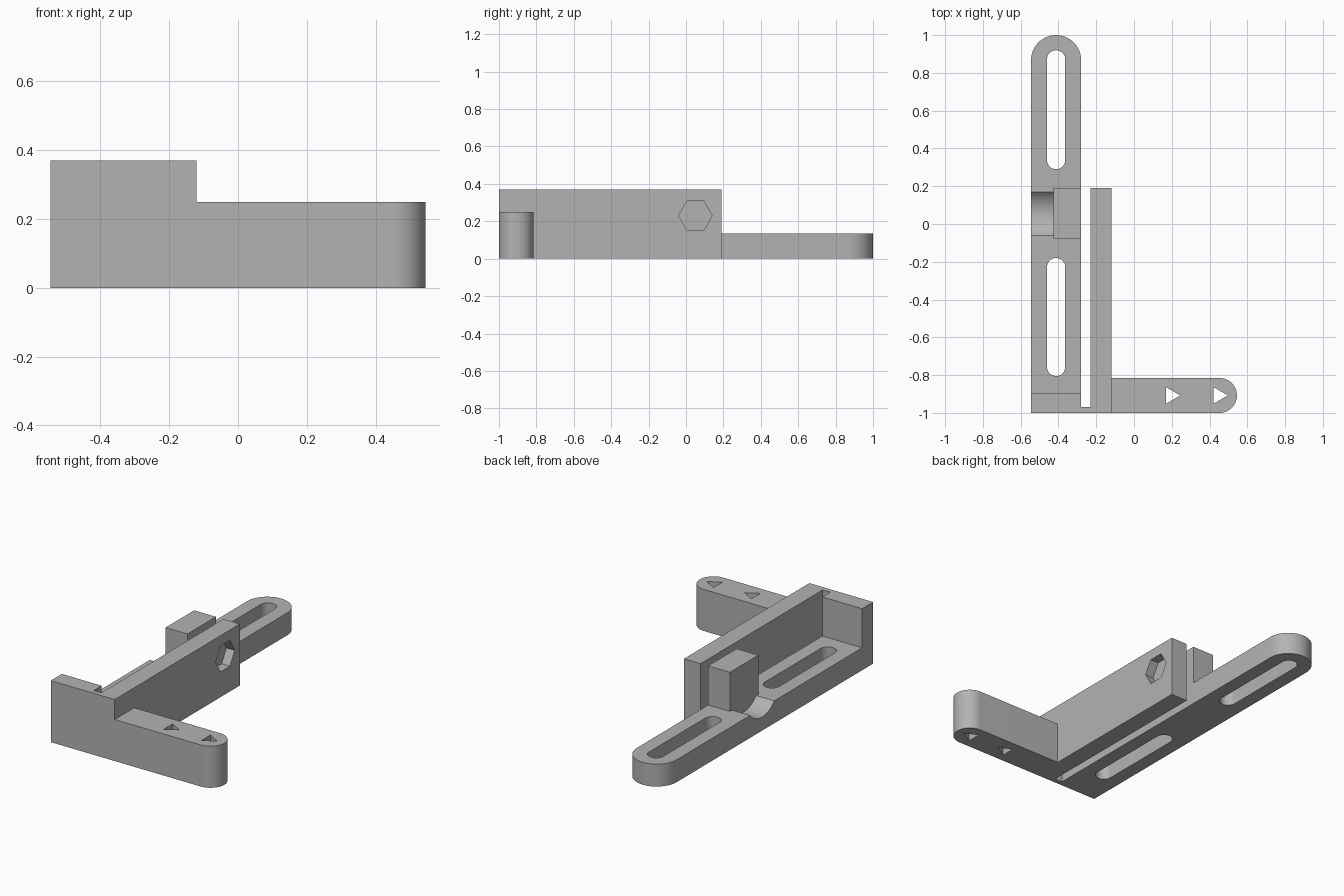
import bpy
import bmesh
from math import cos, sin, pi, radians
from mathutils import Matrix

cube = bpy.data.objects.get("Cube")
if cube:
    bpy.data.objects.remove(cube, do_unlink=True)

grey = bpy.data.materials.new("plain grey")
grey.use_nodes = True
colour = (0.45, 0.45, 0.45, 1)
grey.diffuse_color = colour
grey.node_tree.nodes["Principled BSDF"].inputs["Base Color"].default_value = colour

# Maps local (u, v, w) to world (y, z, x), so prisms run along x
ALONG_X = Matrix(((0, 0, 1, 0), (1, 0, 0, 0), (0, 1, 0, 0), (0, 0, 0, 1)))


def prism(name, outline, low, high, along_x=False):
    """Closed solid made by extruding an outline upward, or along x."""
    bm = bmesh.new()
    face = bm.faces.new([bm.verts.new((u, v, low)) for u, v in outline])
    new = bmesh.ops.extrude_face_region(bm, geom=[face])["geom"]
    top = [g for g in new if isinstance(g, bmesh.types.BMVert)]
    bmesh.ops.translate(bm, verts=top, vec=(0, 0, high - low))
    if along_x:
        bm.transform(ALONG_X)
    bmesh.ops.recalc_face_normals(bm, faces=bm.faces[:])
    mesh = bpy.data.meshes.new(name)
    bm.to_mesh(mesh)
    bm.free()
    mesh.materials.append(grey)
    obj = bpy.data.objects.new(name, mesh)
    bpy.context.collection.objects.link(obj)
    return obj


def rect(x0, x1, y0, y1):
    return [(x0, y0), (x1, y0), (x1, y1), (x0, y1)]


def arc(cx, cy, r, start, end, steps=24):
    turns = [radians(start + (end - start) * i / steps) for i in range(steps + 1)]
    return [(cx + r * cos(a), cy + r * sin(a)) for a in turns]


def polygon(cx, cy, r, sides):
    return arc(cx, cy, r, 0, 360, sides)[:-1]


def slot(cx, y0, y1, r):
    return arc(cx, y1 - r, r, 0, 180) + arc(cx, y0 + r, r, 180, 360)


def combine(target, tool, operation):
    mod = target.modifiers.new(operation.lower(), "BOOLEAN")
    mod.operation = operation
    mod.solver = "EXACT"
    mod.object = tool
    bpy.context.view_layer.objects.active = target
    bpy.ops.object.modifier_apply(modifier=mod.name)
    bpy.data.objects.remove(tool, do_unlink=True)


LEFT, RAIL_IN, WALL_IN, WALL_OUT, RIGHT = -0.545, -0.28, -0.23, -0.12, 0.545
TALL, RAIL_TOP, ARM_TOP = 0.37, 0.135, 0.25
BACK = 0.19
rail_x = (LEFT + RAIL_IN) / 2
rail_r = (RAIL_IN - LEFT) / 2
arm_r = 0.0925
axis = (0.05, 0.23)

# Slotted rail with a rounded back end
bracket = prism("slotted_bracket", [(LEFT, -1), (RAIL_IN, -1)]
                + arc(rail_x, 1 - rail_r, rail_r, 0, 180), 0, RAIL_TOP)
for y0, y1 in ((0.29, 0.92), (-0.805, -0.18)):
    combine(bracket, prism("slot_cutter", slot(rail_x, y0, y1, 0.048), -0.1, 0.3),
            "DIFFERENCE")

# Round clearance groove for the screw head
combine(bracket, prism("groove_cutter", polygon(0.055, axis[1], 0.149, 64),
                       LEFT - 0.1, -0.425, True), "DIFFERENCE")

# Boss, front plate, nut wall and rounded arm
parts = [
    prism("boss", rect(-0.425, RAIL_IN, -0.08, BACK), 0, TALL),
    prism("front_plate", rect(LEFT, WALL_OUT, -1, -0.895), 0, TALL),
    prism("nut_wall", rect(WALL_IN, WALL_OUT, -1, BACK), 0, TALL),
    prism("arm", [(WALL_IN + 0.05, -1 + 2 * arm_r), (WALL_IN + 0.05, -1)]
          + arc(RIGHT - arm_r, -1 + arm_r, arm_r, -90, 90), 0, ARM_TOP),
]
for part in parts:
    combine(bracket, part, "UNION")

# Flexing gap, screw hole, nut pocket and triangular holes
cutters = [
    prism("gap_cutter", rect(RAIL_IN, WALL_IN, -0.97, 0.3), -0.1, 0.5),
    prism("screw_cutter", polygon(*axis, 0.048, 32), -0.7, 0, True),
    prism("nut_cutter", polygon(*axis, 0.09, 6), WALL_OUT - 0.055, 0, True),
]
for x in (0.195, 0.447):
    cutters.append(prism("triangle_cutter", polygon(x, -1 + arm_r, 0.05, 3), -0.1, 0.5))
for cutter in cutters:
    combine(bracket, cutter, "DIFFERENCE")

# Smooth the round ends and keep the corners crisp
bpy.ops.object.select_all(action="DESELECT")
bracket.select_set(True)
bpy.context.view_layer.objects.active = bracket
bpy.ops.object.shade_smooth_by_angle(angle=radians(30))
